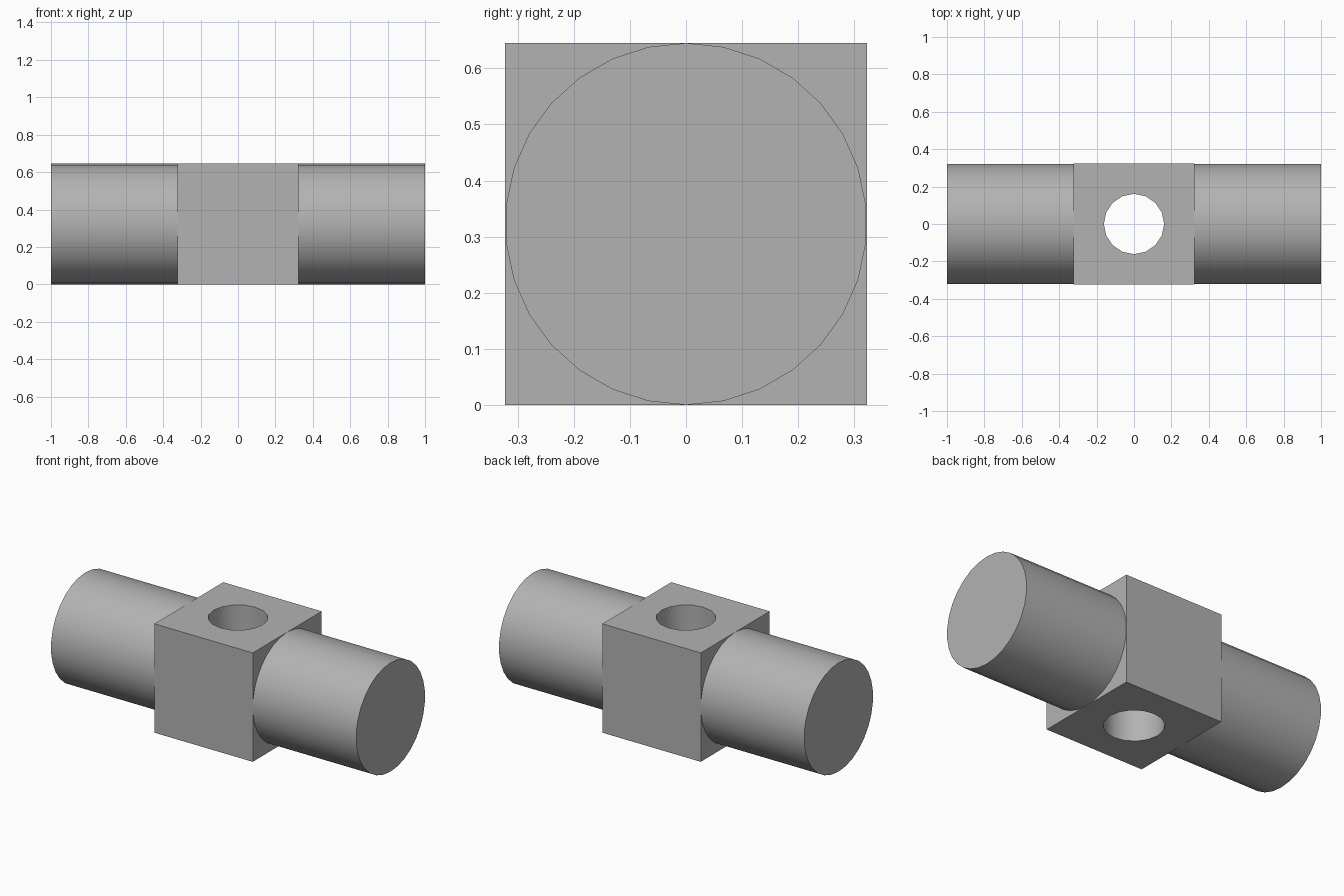
import bpy, bmesh, math
from mathutils import Matrix

if "Cube" in bpy.data.objects:
    bpy.data.objects.remove(bpy.data.objects["Cube"], do_unlink=True)

SIDE = 0.645            # block edge length
R = SIDE / 2
HOLE_R = R / 2

grey = bpy.data.materials.new("plain grey")
grey.use_nodes = True
colour = (0.45, 0.45, 0.45, 1)
grey.diffuse_color = colour
grey.node_tree.nodes["Principled BSDF"].inputs["Base Color"].default_value = colour


def finish(bm, name):
    mesh = bpy.data.meshes.new(name)
    bm.to_mesh(mesh)
    bm.free()
    obj = bpy.data.objects.new(name, mesh)
    bpy.context.collection.objects.link(obj)
    mesh.materials.append(grey)
    return obj


def smooth(obj):
    bpy.ops.object.select_all(action='DESELECT')
    obj.select_set(True)
    bpy.context.view_layer.objects.active = obj
    bpy.ops.object.shade_smooth_by_angle(angle=math.radians(30))


def cylinder(sides, radius, depth, matrix):
    bm = bmesh.new()
    bmesh.ops.create_cone(bm, cap_ends=True, segments=sides, radius1=radius,
                          radius2=radius, depth=depth, matrix=matrix)
    return bm


# Central block with a vertical through hole
bm = bmesh.new()
bmesh.ops.create_cube(bm, size=SIDE, matrix=Matrix.Translation((0, 0, R)))
block = finish(bm, "centre_block")
cutter = finish(cylinder(16, HOLE_R, SIDE * 2, Matrix.Translation((0, 0, R))), "hole_cutter")
cutter.hide_render = True
cut = block.modifiers.new("hole", 'BOOLEAN')
cut.operation = 'DIFFERENCE'
cut.solver = 'EXACT'
cut.object = cutter
bpy.context.view_layer.objects.active = block
bpy.ops.object.modifier_apply(modifier=cut.name)
bpy.data.objects.remove(cutter, do_unlink=True)
smooth(block)

# Round arm on each side, open where it meets the block
length = 1 - R
for name, s in (("left_arm", 1), ("right_arm", -1)):
    # a corner of the polygon points straight up
    turn = Matrix.Rotation(math.pi / 2, 4, 'Y')
    place = Matrix.Translation((s * (R + length / 2), 0, R))
    spin = Matrix.Rotation(math.pi / 2, 4, 'Z')
    bm = cylinder(30, R, length, place @ turn @ spin)
    bm.normal_update()
    inner = [f for f in bm.faces if f.normal.x * s < -0.9]
    bmesh.ops.delete(bm, geom=inner, context='FACES_ONLY')
    smooth(finish(bm, name))
